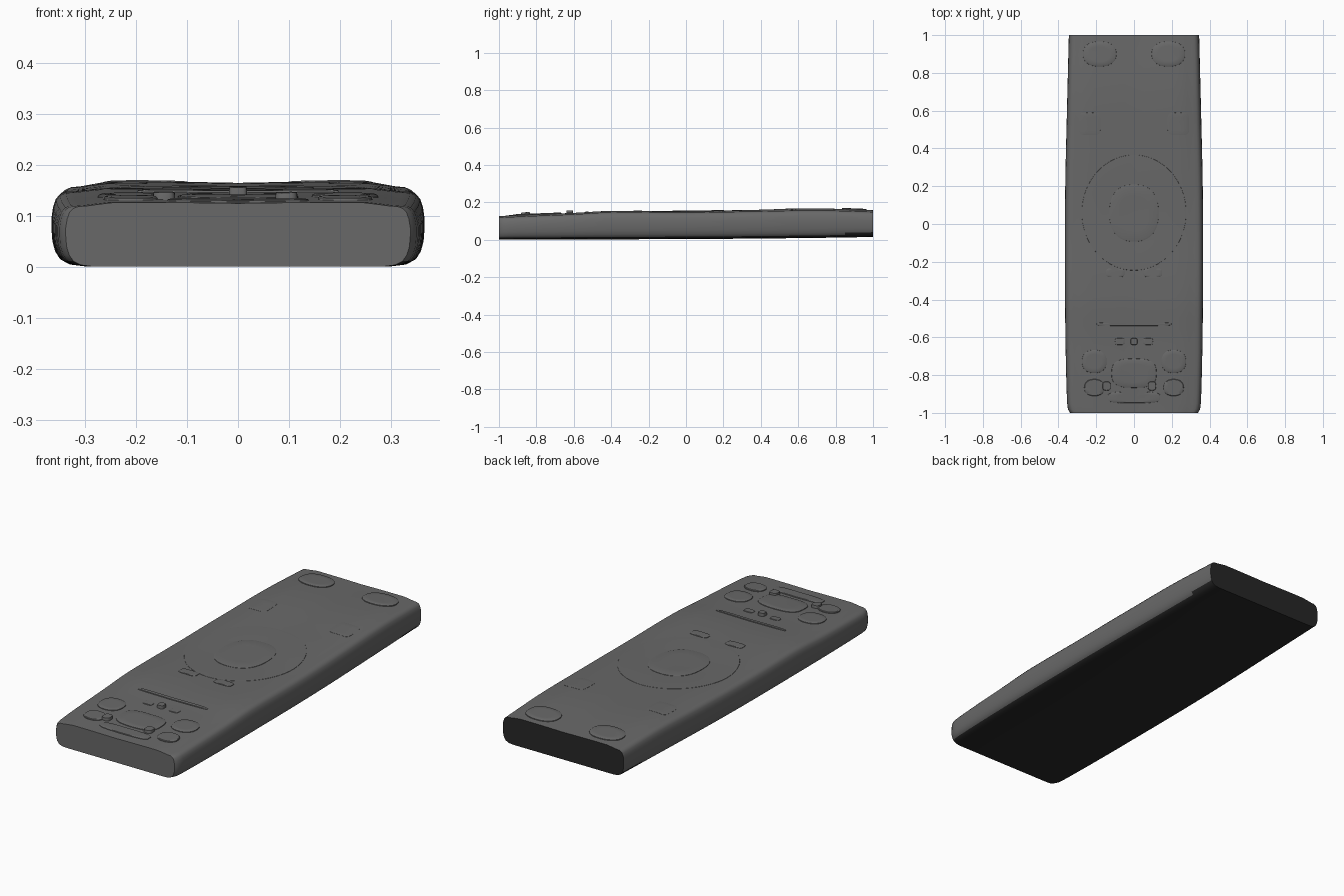
import bpy, bmesh, math

if "Cube" in bpy.data.objects:
    bpy.data.objects.remove(bpy.data.objects["Cube"])


def material(name, rgb):
    m = bpy.data.materials.new(name)
    m.diffuse_color = (*rgb, 1)
    m.use_nodes = True
    m.node_tree.nodes["Principled BSDF"].inputs["Base Color"].default_value = m.diffuse_color
    return m


GREY = material("dark grey plastic", (0.14, 0.14, 0.14))
BLACK = material("black plastic", (0.02, 0.02, 0.02))


def curve(keys, y):
    """Smooth interpolation through (y, value) keys."""
    n = len(keys)
    i = max(0, min(n - 2, sum(k[0] <= y for k in keys) - 1))

    def slope(j):
        a, b = keys[max(0, j - 1)], keys[min(n - 1, j + 1)]
        return (b[1] - a[1]) / (b[0] - a[0])
    (y0, v0), (y1, v1) = keys[i], keys[i + 1]
    d = y1 - y0
    t = (y - y0) / d
    return ((2*t**3 - 3*t*t + 1) * v0 + (t**3 - 2*t*t + t) * d * slope(i)
            + (3*t*t - 2*t**3) * v1 + (t**3 - t*t) * d * slope(i + 1))


WIDTH = [(-1, .338), (-.98, .35), (-.9, .356), (-.6, .363), (-.2, .366), (.2, .364), (.6, .355), (1, .345)]
EDGE = [(-1, .119), (-.8, .128), (-.6, .136), (-.4, .147), (0, .146), (.4, .152), (.7, .157), (1, .149)]
BASE = [(-1, .001), (0, .004), (.6, .009), (1, .015)]
CROWN = [(-1, .008), (-.6, .008), (-.3, .007), (0, .005), (.4, .009), (.7, .011), (1, .009)]
# lower half section, from the bottom centre to the top edge
SIDE = [(0, 0), (.4, 0), (.84, 0), (.91, .025), (.955, .09), (.98, .19), (.995, .33), (1, .5),
        (1, .65), (.992, .79), (.978, .9), (.957, .965), (.925, 1)]
TOP = [.88, .8, .72, .6, .45, .3, .15, 0]


def top(x, y):
    """Height of the upper face."""
    u = min(1, abs(x) / curve(WIDTH, y) / .925)
    rise = min(1, (1 - u) / .25)
    rise = rise * rise * (3 - 2 * rise)
    dip = .25 * max(0, 1 - u / .75) ** 2
    return curve(EDGE, y) + curve(CROWN, y) * (rise - dip)


def finish(bm, name, mats):
    bmesh.ops.recalc_face_normals(bm, faces=bm.faces)
    me = bpy.data.meshes.new(name)
    bm.to_mesh(me)
    bm.free()
    for m in mats:
        me.materials.append(m)
    ob = bpy.data.objects.new(name, me)
    bpy.context.collection.objects.link(ob)
    bpy.context.view_layer.objects.active = ob
    ob.select_set(True)
    bpy.ops.object.shade_smooth_by_angle(angle=math.radians(40))
    ob.select_set(False)
    return ob


def build_body():
    bm = bmesh.new()
    rings = []
    ys = [-1, -.993, -.98, -.95] + [-.9 + i * .05 for i in range(39)]
    for y in ys:
        w, b, e = curve(WIDTH, y), curve(BASE, y), curve(EDGE, y)
        half = [(u * w, b + v * (e - b)) for u, v in SIDE]
        half += [(u * w, top(u * w, y)) for u in TOP]
        loop = half + [(-x, z) for x, z in half[-2:0:-1]]
        rings.append([bm.verts.new((x, y, z)) for x, z in loop])
    n = len(rings[0])
    for k, (a, b) in enumerate(zip(rings, rings[1:])):
        for i in range(n):
            f = bm.faces.new((a[i], a[(i + 1) % n], b[(i + 1) % n], b[i]))
            # black underside that climbs a little at the back corners
            seg = min(i, n - 1 - i)
            f.material_index = int(seg < (5 if ys[k] > .83 else 4))
    bm.faces.new(rings[0])
    bm.faces.new(rings[-1]).material_index = 1
    finish(bm, "remote_body", [GREY, BLACK])


def button(name, cx, cy, rx, ry, h, power=2.3, seg=40):
    """Low superellipse pad that follows the upper face."""
    bm = bmesh.new()
    rings = []
    for s, dz in ((1, -.006), (.985, h * .6), (.93, h), (.6, h), (.25, h)):
        ring = []
        for i in range(seg):
            a = 2 * math.pi * i / seg
            c, q = math.cos(a), math.sin(a)
            x = cx + s * rx * math.copysign(abs(c) ** (2 / power), c)
            y = cy + s * ry * math.copysign(abs(q) ** (2 / power), q)
            ring.append(bm.verts.new((x, y, top(x, y) + dz)))
        rings.append(ring)
    for a, b in zip(rings, rings[1:]):
        for i in range(seg):
            j = (i + 1) % seg
            bm.faces.new((a[i], a[j], b[j], b[i]))
    bm.faces.new(rings[-1])
    bm.faces.new(rings[0])
    finish(bm, name, [GREY])


build_body()

# navigation ring and centre pad
button("navigation_ring", 0, .06, .28, .31, .0015, 2, 64)
button("navigation_centre", 0, .058, .132, .153, .005, 2.4, 56)

# mirrored pairs of keys
for side, s in (("left", -1), ("right", 1)):
    button(f"{side}_upper_key", .182 * s, .9, .09, .067, .006)
    button(f"{side}_square_key", .235 * s, .53, .058, .06, .001, 5)
    button(f"{side}_menu_key", .1 * s, -.258, .05, .024, .003, 4)
    button(f"{side}_small_key", .075 * s, -.622, .026, .018, .003, 4)
    button(f"{side}_round_key", .21 * s, -.728, .066, .062, .005)
    button(f"{side}_lower_key", .21 * s, -.866, .054, .045, .006)
    button(f"{side}_stud", (-.145 if s < 0 else .095), -.858, .022, .024, .014, 3, 20)

# central keys
button("divider_bar", 0, -.53, .2, .009, .004, 5)
button("centre_stud", 0, -.622, .018, .018, .016, 4, 20)
button("large_lower_key", 0, -.79, .12, .078, .005, 3)
button("bottom_bar_key", 0, -.918, .14, .03, .004, 4)
